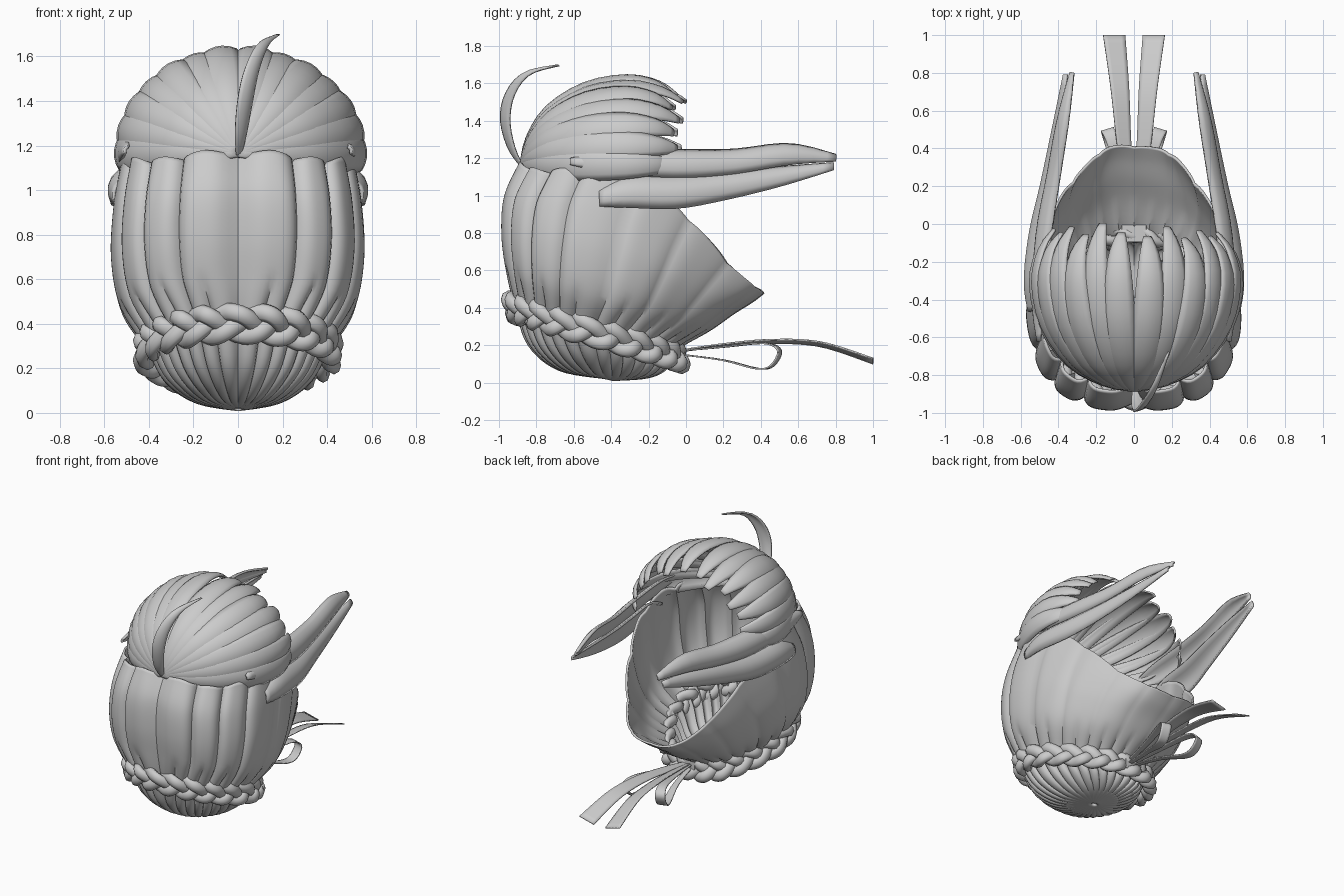
import bpy, math
from mathutils import Vector as V
from math import sin, cos, pi

if "Cube" in bpy.data.objects:
    bpy.data.objects.remove(bpy.data.objects["Cube"])


def spline(pts, n):
    # Catmull-Rom sampling; works for points and tuples of any size
    out = []
    for k in range(n + 1):
        t = k / n * (len(pts) - 1)
        i = min(int(t), len(pts) - 2)
        f = t - i
        p = [pts[max(0, min(len(pts) - 1, i + j))] for j in (-1, 0, 1, 2)]
        out.append(tuple(0.5 * (2 * b + (c - a) * f + (2 * a - 5 * b + 4 * c - d) * f * f
                                + (3 * b - a - 3 * c + d) * f ** 3) for a, b, c, d in zip(*p)))
    return out


def grid(name, rows, closed=False, thick=0.0, angle=50, wrap=False):
    # skin a list of point rows into a smooth surface
    n, R = len(rows[0]), len(rows)
    faces = []
    for i in range(R if wrap else R - 1):
        for j in range(n if closed else n - 1):
            k, m = (j + 1) % n, (i + 1) % R
            faces.append((i * n + j, i * n + k, m * n + k, m * n + j))
    me = bpy.data.meshes.new(name)
    me.from_pydata([v for r in rows for v in r], [], faces)
    ob = bpy.data.objects.new(name, me)
    bpy.context.collection.objects.link(ob)
    if thick:
        s = ob.modifiers.new("thickness", 'SOLIDIFY')
        s.thickness, s.offset = thick, 0
    bpy.ops.object.select_all(action='DESELECT')
    ob.select_set(True)
    bpy.context.view_layer.objects.active = ob
    bpy.ops.object.shade_smooth_by_angle(angle=math.radians(angle))
    return ob


def leaf(name, path, widths, wide, cup=0.3, thick=0.012, n=18):
    # strip along a path; cup bulges the middle along the normal
    P = [V(p) for p in spline(path, n)]
    W = [max(0.004, w[0]) for w in spline([(w,) for w in widths], n)]
    wide = V(wide).normalized()
    rows = []
    for i, p in enumerate(P):
        t = (P[min(i + 1, n)] - P[max(i - 1, 0)]).normalized()
        nrm = wide.cross(t).normalized()
        rows.append([p + wide * (u * W[i]) + nrm * (cup * W[i] * (1 - u * u))
                     for u in (-1, -.6, -.2, .2, .6, 1)])
    return grid(name, rows, thick=thick)


# rings of the husk: front y, front z, back y, back z, half width, side lift
RINGS = [(-.43, .025, -.39, .015, .02, 0), (-.68, .07, -.2, .03, .19, 0),
         (-.84, .2, -.1, .08, .325, 0), (-.91, .4, -.06, .17, .41, 0),
         (-.96, .6, .12, .28, .525, .02), (-.985, .8, .25, .37, .565, .08),
         (-.97, 1.0, .35, .43, .555, .17), (-.89, 1.17, .42, .48, .52, .25)]


def ring_point(r, a, scale=1.0, box=.75):
    # a = 0 at the back, pi at the front; the front half is boxier, the back tapers
    fy, fz, by, bz, w, lift = r
    c, s = cos(a), sin(a)
    e = box if c < 0 else 1
    cc = math.copysign(abs(c) ** e, c)
    ss = math.copysign(abs(s) ** e, s) * (1 - .22 * max(0, c) * abs(s))
    return V((w * ss * scale, (fy + by) / 2 + (by - fy) / 2 * cc * scale,
              (fz + bz) / 2 + (bz - fz) / 2 * c + lift * s ** 4))


# husk body: puffy lobes above the braid, fine pleats below
N, M = 192, 42
rows = []
for i, r in enumerate(spline(RINGS, M)):
    t = i / M * 7
    up = min(1, max(0, (t - 3) / 1.2))
    low = min(1, t / .8) * (1 - up)
    row = []
    for j in range(N):
        a = 2 * pi * j / N
        front = .5 - .5 * cos(a)
        lobe = abs(sin(8 * a))
        amp = (.01 + .06 * front) * up
        sc = 1 - amp * (1 - lobe) ** 2 - .08 * low * (1 - abs(sin(16 * a))) ** 1.5
        sc += .012 * up * (1 - front) * sin(9 * a + t * .6)
        p = ring_point(r, a, sc, 1 - .27 * min(1, t / 4))
        p.z += .03 * max(0, t - 6) * front * (lobe - .6)
        row.append(p)
    rows.append(row)
grid("husk_body", rows, closed=True, thick=.014, angle=40)


# three-strand braid around the waist
up_dir = V((0, -.28, 1)).normalized()


def braid_pos(a, ph):
    p = 7 * a + ph
    q = ring_point((-.915, .4, -.05, .14, .41, 0), a, 1.0, .9)
    out = V((q.x, q.y + .48, 0)).normalized()
    return q + up_dir * (.056 * sin(p)) + out * (.022 * sin(2 * p) + .012)


K = 320
for s in range(3):
    ph = s * 2 * pi / 3
    rows = []
    for i in range(K):
        a = 2 * pi * i / K
        c = braid_pos(a, ph)
        t = (braid_pos(a + .01, ph) - braid_pos(a - .01, ph)).normalized()
        o = V((c.x, c.y + .48, 0)).normalized()
        b = t.cross(o).normalized()
        o = b.cross(t)
        rows.append([c + b * (.04 * cos(k * pi / 4)) + o * (.03 * sin(k * pi / 4)) for k in range(8)])
    grid("braid_strand", rows, closed=True, wrap=True, angle=80)

# knot and ribbons at the back
bpy.ops.mesh.primitive_cube_add(size=1, location=(0, -.05, .16))
knot = bpy.context.object
knot.name = "ribbon_knot"
knot.scale = (.13, .09, .13)
b = knot.modifiers.new("round", 'BEVEL')
b.width, b.segments = .02, 2
for s in (-1, 1):
    leaf("ribbon_tail", [(s * .01, -.03, .17), (s * .03, .2, .2), (s * .055, .45, .22),
                         (s * .075, .72, .205), (s * .105, 1.0, .115)],
         [.015, .03, .04, .05, .06], (1, 0, s * .25), cup=0, thick=.008)
    leaf("ribbon_loop", [(s * .02, -.03, .17), (s * .06, .2, .19), (s * .11, .42, .21),
                         (s * .14, .5, .17), (s * .13, .46, .09), (s * .11, .38, .075),
                         (s * .06, .2, .12), (s * .02, -.03, .15)],
         [.015, .02, .03, .035, .035, .03, .02, .015], (1, -.3 * s, 0), cup=0, thick=.008, n=28)

# long side leaves, two on each side
for s in (-1, 1):
    leaf("upper_side_leaf", [(s * .5, -.62, 1.18), (s * .5, -.4, 1.18), (s * .47, -.05, 1.17),
                             (s * .42, .25, 1.18), (s * .37, .55, 1.22), (s * .325, .8, 1.2)],
         [.015, .065, .08, .07, .06, .018], (-s * .45, 0, 1), cup=-.5 * s, thick=.015)
    leaf("lower_side_leaf", [(s * .53, -.46, .99), (s * .53, -.3, 1.02), (s * .5, -.05, 1.02),
                             (s * .45, .2, 1.05), (s * .4, .5, 1.1), (s * .36, .79, 1.155)],
         [.05, .09, .095, .08, .055, .018], (-s * .4, 0, 1), cup=-.5 * s, thick=.015)

# fan of crest leaves arching back over the opening, parted in the middle
PROFILE = [(-.88, 0), (-.84, .14), (-.73, .295), (-.53, .415), (-.3, .46), (-.12, .435), (0, .375)]
for s in (-1, 1):
    for i in range(7):
        f = s * math.radians(9 + 13.5 * i)
        cut = (.05, .0, .06, .02, .05, .03, .05)[i] + (.02 if s > 0 else 0)
        wide_x = 1.2 if s > 0 else 1.15
        path = [(sin(f) * r * wide_x, y - cut * (k / 6) ** 3,
                 1.165 + cos(f) * (r - .012 * (i % 2) * k / 6)) for k, (y, r) in enumerate(PROFILE)]
        leaf("crest_leaf", path, [.015, .045, .075, .085, .075, .05, .02],
             (cos(f), 0, -sin(f)), cup=.3)

# single curled leaf at the front
leaf("curled_front_leaf", [(0, -.87, 1.15), (.01, -.93, 1.25), (.03, -.965, 1.4), (.06, -.94, 1.54),
                           (.11, -.85, 1.65), (.18, -.68, 1.695)],
     [.01, .03, .04, .038, .028, .005], (.8, .6, -.1), cup=.3)
